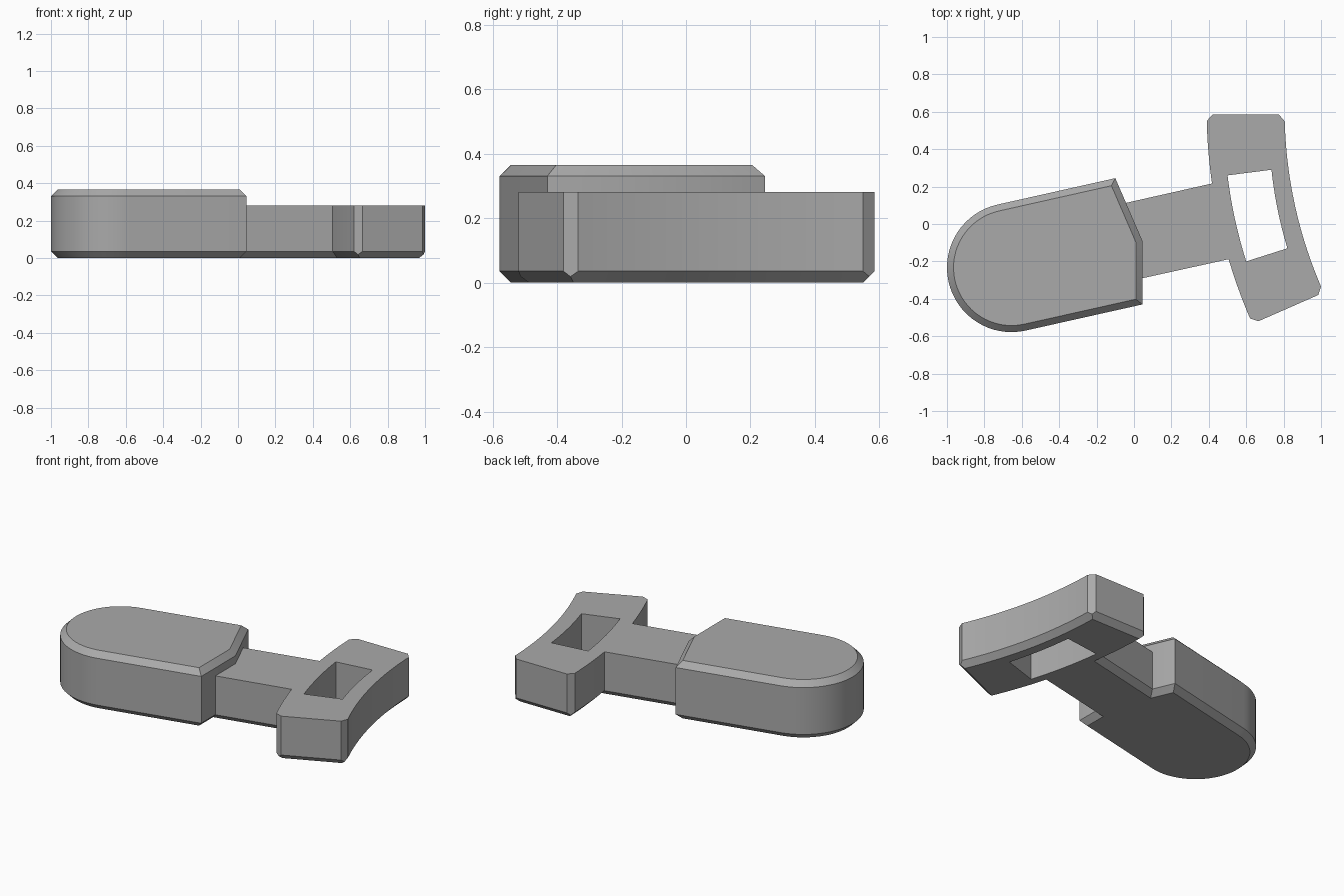
import bpy, bmesh, math
from mathutils import Vector

if "Cube" in bpy.data.objects:
    bpy.data.objects.remove(bpy.data.objects["Cube"], do_unlink=True)

BEVEL = 0.035
STEM_TOP = 0.28
BODY_TOP = 0.365

grey = bpy.data.materials.new("plain grey")
grey.use_nodes = True
grey.diffuse_color = (0.4, 0.4, 0.4, 1)
grey.node_tree.nodes["Principled BSDF"].inputs["Base Color"].default_value = (0.4, 0.4, 0.4, 1)


def bowed(p, q, sag, n):
    """Shallow curve from p to q, bowed to the right of travel by sag."""
    p, q = Vector(p), Vector(q)
    d = q - p
    side = Vector((d.y, -d.x)).normalized()
    return [p.lerp(q, i / n) + side * sag * 4 * (i / n) * (1 - i / n) for i in range(n + 1)]


def inset(loop, dist):
    """Mitred inward offset of an anticlockwise outline."""
    out = []
    for i, p in enumerate(loop):
        a = (p - loop[i - 1]).normalized()
        b = (loop[(i + 1) % len(loop)] - p).normalized()
        na, nb = Vector((-a.y, a.x)), Vector((-b.y, b.x))
        out.append(p + (na + nb) * dist / (1 + na.dot(nb)))
    return out


def slab(name, outline, top, bevel_top=False, hole=None, corner_cuts=()):
    """Extruded outline with a bevelled foot, optional bevelled top, hole and cut corners."""
    outline = [Vector(p) for p in outline]
    small = inset(outline, BEVEL)
    rings = [(small, 0), (outline, BEVEL)]
    rings += [(outline, top - BEVEL), (small, top)] if bevel_top else [(outline, top)]
    stacks = [rings]
    if hole:
        stacks.append([(hole, 0), (hole, top)])

    bm = bmesh.new()
    floor, roof = [], []
    for stack in stacks:
        levels = [[bm.verts.new((p[0], p[1], z)) for p in ring] for ring, z in stack]
        for low, high in zip(levels, levels[1:]):
            for i in range(len(low)):
                bm.faces.new((low[i - 1], low[i], high[i], high[i - 1]))
        for edges, level in ((floor, levels[0]), (roof, levels[-1])):
            edges += [bm.edges.get((level[i - 1], level[i])) for i in range(len(level))]
    for edges in (floor, roof):
        bmesh.ops.triangle_fill(bm, edges=edges, use_beauty=True, normal=(0, 0, 1))

    # Upright cuts across the corners
    for a, b in corner_cuts:
        a, b = Vector(a), Vector(b)
        d = b - a
        bmesh.ops.bisect_plane(bm, geom=bm.verts[:] + bm.edges[:] + bm.faces[:],
                               plane_co=(a.x, a.y, 0), plane_no=(d.y, -d.x, 0),
                               clear_outer=True)
        bmesh.ops.holes_fill(bm, edges=[e for e in bm.edges if e.is_boundary], sides=0)
    bmesh.ops.recalc_face_normals(bm, faces=bm.faces[:])

    mesh = bpy.data.meshes.new(name)
    bm.to_mesh(mesh)
    bm.free()
    mesh.materials.append(grey)
    obj = bpy.data.objects.new(name, mesh)
    bpy.context.collection.objects.link(obj)
    bpy.ops.object.select_all(action="DESELECT")
    obj.select_set(True)
    bpy.context.view_layer.objects.active = obj
    bpy.ops.object.shade_smooth_by_angle(angle=math.radians(25))
    return obj


# Rounded body with an angled end
centre, radius, tilt, steps = Vector((-0.655, -0.233)), 0.345, math.radians(12.5), 32
arc = [centre + radius * Vector((math.cos(t), math.sin(t)))
       for t in (tilt + math.pi * (0.5 + i / steps) for i in range(steps + 1))]
slab("body", [(0.045, -0.43), (0.045, -0.09), (-0.10, 0.245)] + arc, BODY_TOP, bevel_top=True)

# Stem running from inside the body to the crosspiece
slab("stem", [(-0.30, -0.366), (0.58, -0.172), (0.49, 0.233), (-0.30, 0.055)], STEM_TOP)

# Curved crosspiece with a window and cut corners
outer = bowed((1.014, -0.367), (0.805, 0.585), -0.05, 16)
inner = bowed((0.388, 0.585), (0.633, -0.534), 0.058, 16)
window = (bowed((0.60, -0.20), (0.50, 0.26), -0.011, 8)[::-1]
          + bowed((0.82, -0.13), (0.735, 0.29), -0.01, 8))
cuts = [((0.62, -0.505), (0.665, -0.52)), ((0.985, -0.38), (1.0, -0.335)),
        ((0.805, 0.55), (0.775, 0.585)), ((0.42, 0.585), (0.388, 0.55))]
slab("crosspiece", outer + inner, STEM_TOP, hole=window, corner_cuts=cuts)
